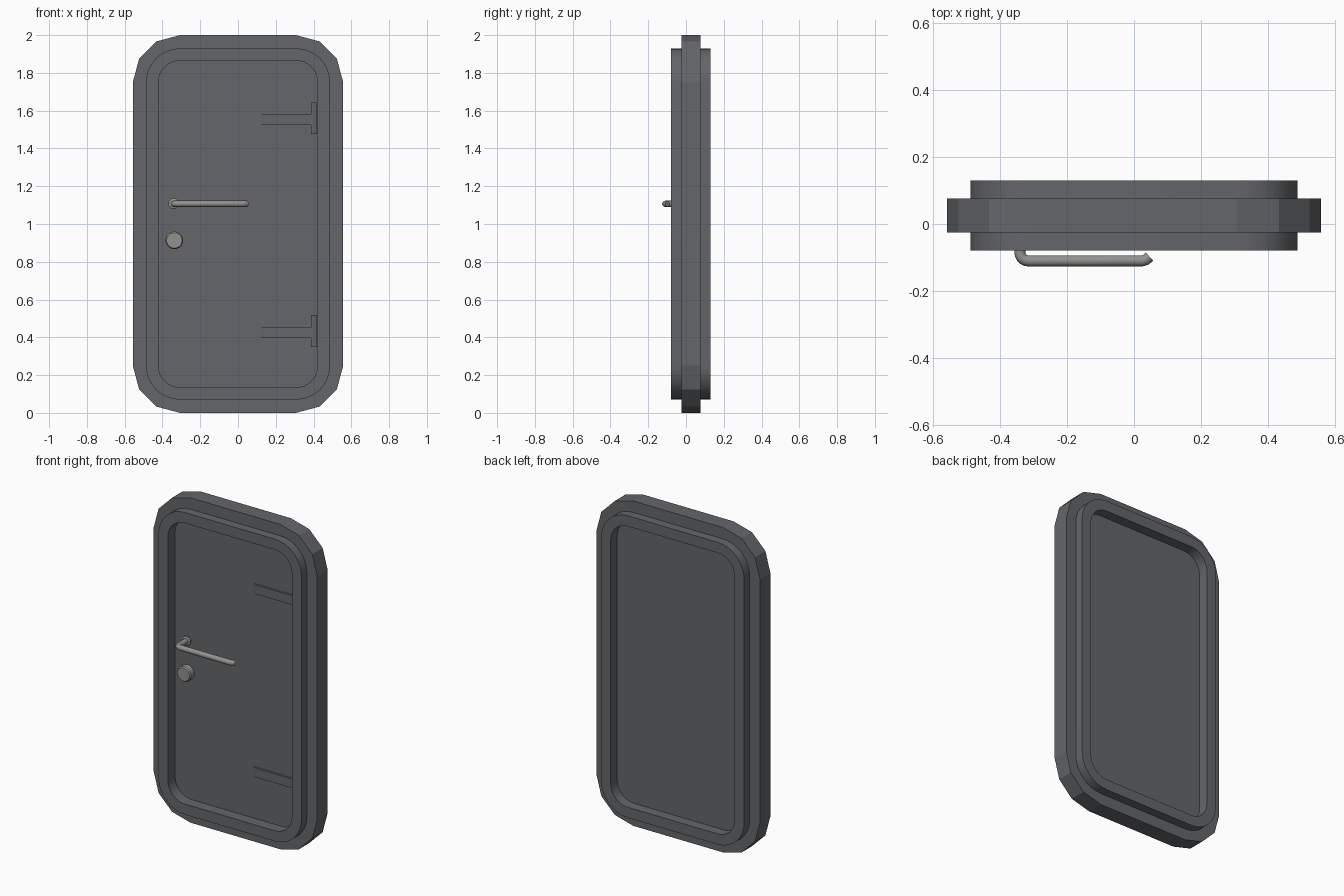
import bpy, bmesh, math
from mathutils import Vector, Matrix

if "Cube" in bpy.data.objects:
    bpy.data.objects.remove(bpy.data.objects["Cube"])


def material(name, rgb):
    m = bpy.data.materials.new(name)
    m.diffuse_color = (*rgb, 1)
    m.use_nodes = True
    m.node_tree.nodes["Principled BSDF"].inputs["Base Color"].default_value = m.diffuse_color
    return m


STEEL = material("dark_steel", (0.125, 0.132, 0.142))
METAL = material("pale_metal", (0.29, 0.285, 0.275))
PANEL_FRONT, PANEL_BACK = -0.01, 0.067


def finish(name, bm, mat, smooth=False):
    bmesh.ops.recalc_face_normals(bm, faces=bm.faces)
    me = bpy.data.meshes.new(name)
    bm.to_mesh(me)
    bm.free()
    me.materials.append(mat)
    ob = bpy.data.objects.new(name, me)
    bpy.context.collection.objects.link(ob)
    if smooth:
        bpy.ops.object.select_all(action='DESELECT')
        ob.select_set(True)
        bpy.context.view_layer.objects.active = ob
        bpy.ops.object.shade_smooth_by_angle(angle=math.radians(35))
    return ob


def outline(radius, y, segs):
    # rounded rectangle, all sizes share the same corner centres
    pts = []
    for q, (sx, sz) in enumerate([(1, 1), (-1, 1), (-1, -1), (1, -1)]):
        for i in range(segs + 1):
            a = math.pi / 2 * (q + i / segs)
            pts.append(Vector((sx * 0.307 + radius * math.cos(a), y,
                               1 + sz * 0.75 + radius * math.sin(a))))
    return pts


def circle(x, z, r, y, n):
    return [Vector((x + r * math.cos(math.tau * (i + .5) / n), y,
                    z + r * math.sin(math.tau * (i + .5) / n))) for i in range(n)]


def loft(name, rings, mat, smooth=False, closed=False):
    bm = bmesh.new()
    vs = [[bm.verts.new(p) for p in r] for r in rings]
    n = len(vs[0])
    for k in range(len(vs) if closed else len(vs) - 1):
        a, b = vs[k], vs[(k + 1) % len(vs)]
        for i in range(n):
            j = (i + 1) % n
            bm.faces.new((a[i], a[j], b[j], b[i]))
    if not closed:
        bm.faces.new(vs[0])
        bm.faces.new(vs[-1])
    return finish(name, bm, mat, smooth)


def box(name, lo, hi, mat):
    bm = bmesh.new()
    lo, hi = Vector(lo), Vector(hi)
    bmesh.ops.create_cube(bm, size=1, matrix=Matrix.Translation((lo + hi) / 2)
                          @ Matrix.Diagonal((*(hi - lo), 1)))
    return finish(name, bm, mat)


# outer flange with three-sided corners
loft("wall_flange", [outline(r, y, 3) for r, y in
     [(0.17, -0.025), (0.25, -0.025), (0.25, 0.076), (0.17, 0.076)]], STEEL, closed=True)

# raised door frame
loft("door_frame", [outline(r, y, 8) for r, y in
     [(0.115, -0.079), (0.18, -0.079), (0.18, 0.13), (0.115, 0.13)]], STEEL, True, True)

# door leaf
loft("door_panel", [outline(0.117, PANEL_FRONT, 8), outline(0.117, PANEL_BACK, 8)], STEEL, True)

# hinges: strap with sloped tip, and upright knuckle plate
for label, z, knuckle in (("upper", 1.553, 1.56), ("lower", 0.425, 0.433)):
    section = [(0.12, PANEL_FRONT + .002), (0.122, -0.016), (0.135, -0.023),
               (0.41, -0.023), (0.41, PANEL_FRONT + .002)]
    loft(label + "_hinge_strap", [[Vector((x, y, zz)) for x, y in section]
         for zz in (z - 0.028, z + 0.028)], STEEL)
    box(label + "_hinge_knuckle", (0.387, -0.028, knuckle - 0.084),
        (0.419, PANEL_FRONT + .002, knuckle + 0.084), STEEL)

# lever handle: round bar bent at both ends
cx, cz, bar = -0.34, 1.107, 0.0165
path = [(cx, PANEL_FRONT), (cx, -0.085)]
for i in range(1, 6):
    a = math.pi / 2 * i / 5
    path.append((cx + 0.025 * (1 - math.cos(a)), -0.085 - 0.025 * math.sin(a)))
path += [(0.025, -0.11), (0.035, -0.107), (0.046, -0.097)]
pts = [Vector((x, y, cz)) for x, y in path]
rings = []
for i, p in enumerate(pts):
    t = (pts[min(i + 1, len(pts) - 1)] - pts[max(i - 1, 0)]).normalized()
    side = t.cross(Vector((0, 0, 1)))
    rings.append([p + bar * (math.cos(math.tau * k / 12) * side
                             + math.sin(math.tau * k / 12) * Vector((0, 0, 1)))
                  for k in range(12)])
loft("lever_handle", rings, METAL, True)

# collar behind the lever, and round lock knob
loft("handle_collar", [circle(cx, cz, r, y, 8) for r, y in
     [(0.029, PANEL_FRONT + .002), (0.029, -0.02), (0.022, -0.024)]], METAL)
loft("lock_knob", [circle(-0.337, 0.913, r, y, 16) for r, y in
     [(0.047, PANEL_FRONT + .002), (0.047, -0.043), (0.041, -0.05)]], METAL, True)
